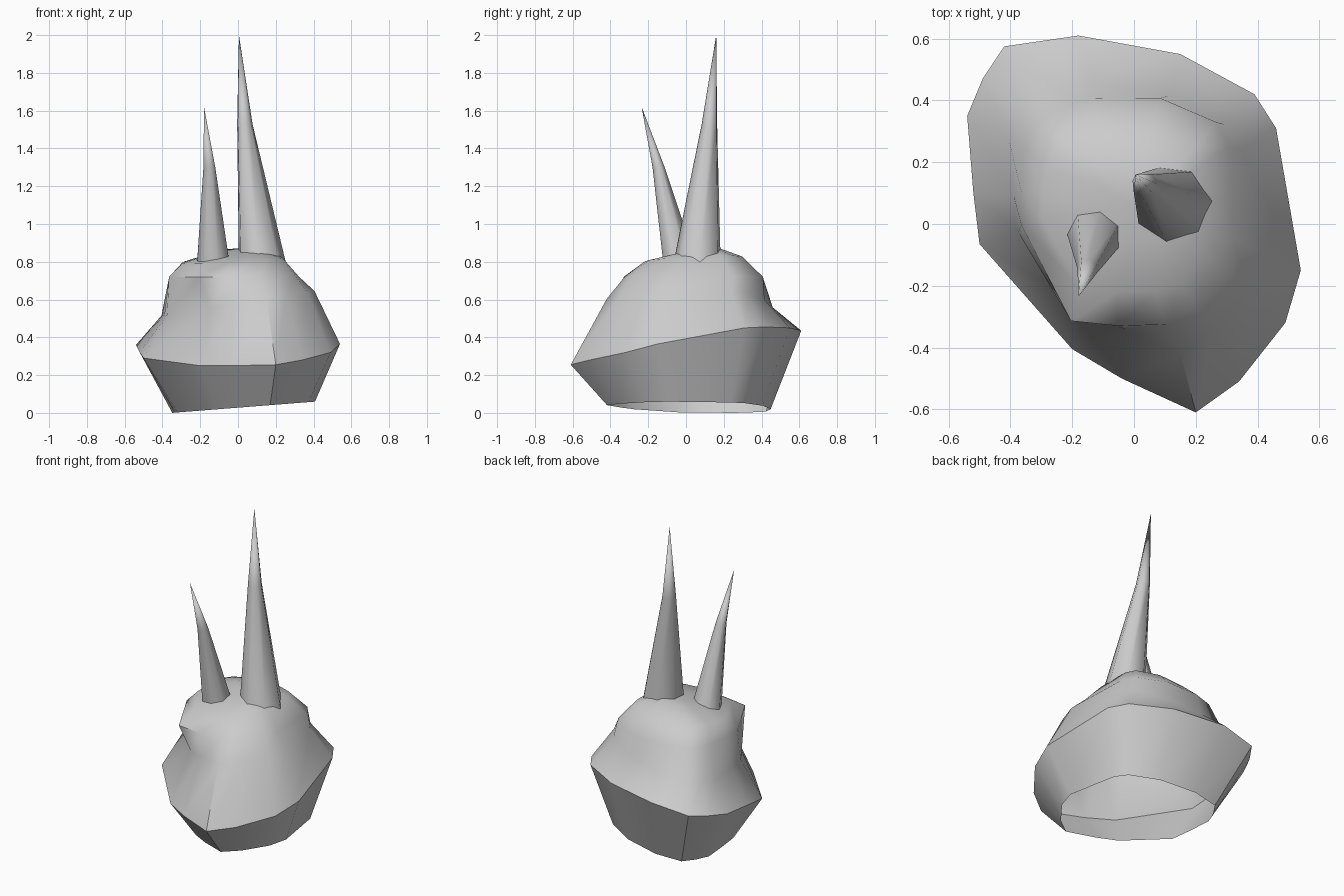
import bpy, bmesh, math
from mathutils import Vector

if "Cube" in bpy.data.objects:
    bpy.data.objects.remove(bpy.data.objects["Cube"])


def loft(name, rings, apex, angle):
    """Skin a stack of equal-sized rings, close the top with a fan, leave the bottom open."""
    bm = bmesh.new()
    loops = [[bm.verts.new(p) for p in ring] for ring in rings]
    for a, b in zip(loops, loops[1:]):
        for i in range(len(a)):
            j = (i + 1) % len(a)
            bm.faces.new((a[i], a[j], b[j], b[i]))
    tip = bm.verts.new(apex)
    top = loops[-1]
    for i in range(len(top)):
        bm.faces.new((top[i], top[(i + 1) % len(top)], tip))
    bmesh.ops.recalc_face_normals(bm, faces=bm.faces)
    mesh = bpy.data.meshes.new(name)
    bm.to_mesh(mesh)
    bm.free()
    ob = bpy.data.objects.new(name, mesh)
    bpy.context.collection.objects.link(ob)
    bpy.ops.object.select_all(action='DESELECT')
    ob.select_set(True)
    bpy.context.view_layer.objects.active = ob
    bpy.ops.object.shade_smooth_by_angle(angle=math.radians(angle))
    return ob


# Irregular widest outline of the body, counter-clockwise
rim = [(0.54, -0.15, 0.365), (0.46, 0.31, 0.45), (0.39, 0.42, 0.455),
       (0.15, 0.55, 0.45), (-0.18, 0.61, 0.435), (-0.42, 0.575, 0.40),
       (-0.49, 0.47, 0.38), (-0.54, 0.35, 0.36), (-0.52, 0.10, 0.32),
       (-0.50, -0.065, 0.29), (-0.20, -0.405, 0.25), (-0.04, -0.50, 0.25),
       (0.20, -0.61, 0.255), (0.34, -0.51, 0.28), (0.49, -0.32, 0.32)]


def rounded_square(cx, cy, rx, ry, z, sx, sy, n=3.2):
    """Ring matching the rim's directions, on a tilted rounded square."""
    out = []
    for x, y, _ in rim:
        a = math.atan2(y / 0.61, x / 0.54)
        c, s = math.cos(a), math.sin(a)
        k = (abs(c) ** n + abs(s) ** n) ** (-1 / n)
        dx, dy = rx * c * k, ry * s * k
        out.append((cx + dx, cy + dy, z + sx * dx + sy * dy))
    return out


# Body: tilted open foot, wide rim, domed shoulders
foot = [(0.70 * x + 0.03, 0.71 * y + 0.015, 0.03 + 0.055 * x) for x, y, _ in rim]
waist = [(0.75 * x, 0.72 * y + 0.02, 0.58 + 0.12 * x) for x, y, _ in rim]
loft("body", [foot, rim, waist,
              rounded_square(-0.02, 0.04, 0.345, 0.37, 0.72, 0.0, 0.0),
              rounded_square(-0.03, 0.04, 0.265, 0.26, 0.81, 0.06, 0.05),
              rounded_square(0.0, 0.06, 0.12, 0.11, 0.855, 0.08, 0.15)],
     (0.0, 0.06, 0.86), 42)


def horn(name, base, base_r, mid, mid_r, tip, turn):
    """Seven-sided slightly bent spike."""
    def ring(c, r):
        return [Vector(c) + Vector((r * math.cos(turn + t * math.tau / 7),
                                    r * math.sin(turn + t * math.tau / 7), 0)) for t in range(7)]
    loft(name, [ring(base, base_r), ring(mid, mid_r)], tip, 60)


# Two horns sunk into the top
horn("tall_horn", (0.125, 0.062, 0.80), 0.128, (0.035, 0.125, 1.53), 0.042,
     (0.005, 0.16, 2.0), 0.1)
horn("short_horn", (-0.125, -0.025, 0.76), 0.094, (-0.15, -0.145, 1.30), 0.033,
     (-0.18, -0.235, 1.62), 0.45)
